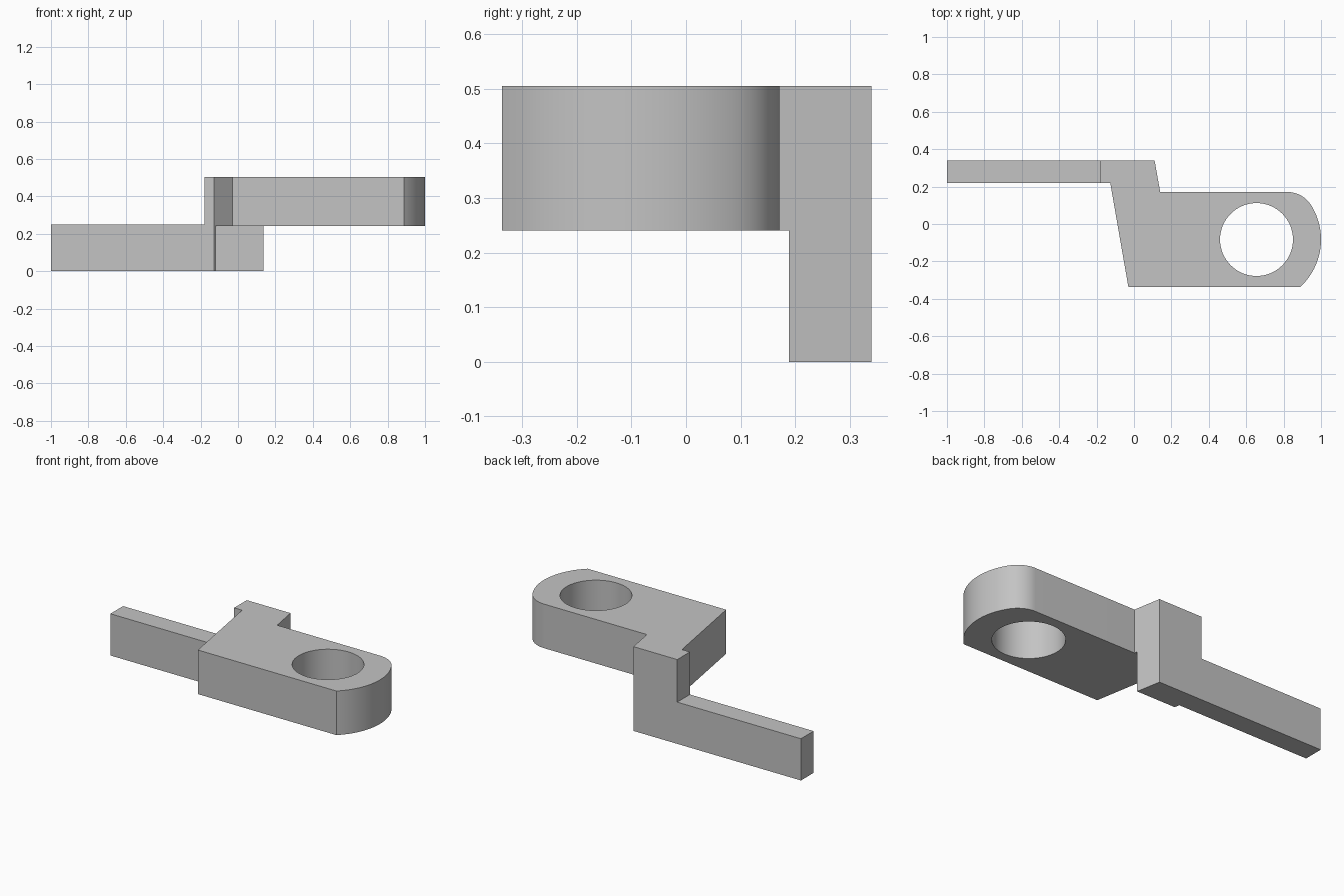
import bpy, bmesh
from math import sin, cos, radians

default = bpy.data.objects.get("Cube")
if default:
    bpy.data.objects.remove(default, do_unlink=True)

grey = bpy.data.materials.new("plain_grey")
grey.use_nodes = True
colour = (0.55, 0.55, 0.55, 1)
grey.diffuse_color = colour
grey.node_tree.nodes["Principled BSDF"].inputs["Base Color"].default_value = colour


def arc(cx, cy, r, start, end, steps):
    angles = [radians(start + (end - start) * i / steps) for i in range(steps + 1)]
    return [(cx + r * cos(a), cy + r * sin(a)) for a in angles]


def prism(name, outline, z0, z1):
    """Solid made by raising a flat outline from z0 to z1."""
    bm = bmesh.new()
    face = bm.faces.new([bm.verts.new((x, y, z0)) for x, y in outline])
    raised = bmesh.ops.extrude_face_region(bm, geom=[face])["geom"]
    verts = [v for v in raised if isinstance(v, bmesh.types.BMVert)]
    bmesh.ops.translate(bm, verts=verts, vec=(0, 0, z1 - z0))
    bmesh.ops.recalc_face_normals(bm, faces=bm.faces)
    mesh = bpy.data.meshes.new(name)
    bm.to_mesh(mesh)
    bm.free()
    mesh.materials.append(grey)
    obj = bpy.data.objects.new(name, mesh)
    bpy.context.collection.objects.link(obj)
    return obj


def rect(x0, x1, y0, y1):
    return [(x0, y0), (x1, y0), (x1, y1), (x0, y1)]


TOP, HOLE_X, HOLE_Y = 0.505, 0.655, -0.083

# Whole plan outline: arm, post and rounded plate
outline = [(-1, 0.34), (-1, 0.22), (-0.127, 0.22), (-0.03, -0.337)]
outline += arc(HOLE_X, HOLE_Y, 0.345, -47.5, 32.5, 24)
outline += arc(0.82, 0.022, 0.149, 32.5, 90, 16)[1:]
outline += [(0.14, 0.171), (0.11, 0.34)]
bracket = prism("offset_bracket", outline, 0, TOP)

# Cutters: space under the plate, space above the arm, round hole
cutters = [
    prism("under_plate_cutter", rect(-0.5, 1.5, -0.6, 0.189), -0.2, 0.241),
    prism("above_arm_cutter", rect(-1.5, -0.18, 0, 0.6), 0.25, 0.8),
    prism("hole_cutter", arc(HOLE_X, HOLE_Y, 0.195, 0, 354.375, 63), -0.1, 0.8),
]
bpy.context.view_layer.objects.active = bracket
for cutter in cutters:
    mod = bracket.modifiers.new(cutter.name, "BOOLEAN")
    mod.operation, mod.solver, mod.object = "DIFFERENCE", "EXACT", cutter
    bpy.ops.object.modifier_apply(modifier=mod.name)
    bpy.data.objects.remove(cutter, do_unlink=True)

# Smooth the round walls, keep the edges sharp
bpy.ops.object.select_all(action="DESELECT")
bracket.select_set(True)
bpy.ops.object.shade_smooth_by_angle(angle=radians(30))
